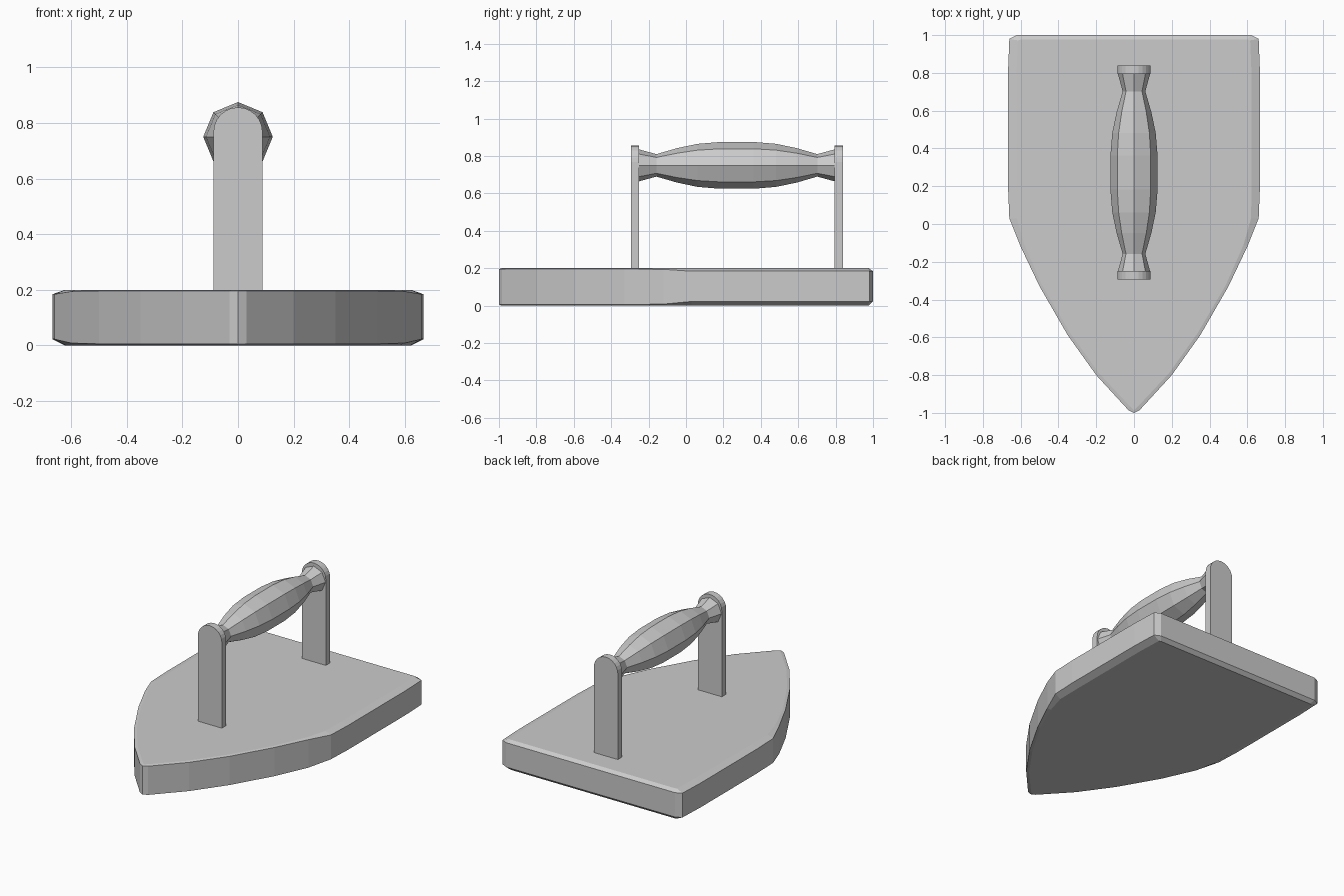
import bpy, bmesh, math

if "Cube" in bpy.data.objects:
    bpy.data.objects.remove(bpy.data.objects["Cube"])

iron = bpy.data.materials.new("iron grey")
iron.diffuse_color = (0.6, 0.6, 0.6, 1)
iron.use_nodes = True
iron.node_tree.nodes["Principled BSDF"].inputs["Base Color"].default_value = iron.diffuse_color


def loft(name, rings):
    """Skin closed rings of equal length and cap both ends."""
    bm = bmesh.new()
    vs = [[bm.verts.new(p) for p in r] for r in rings]
    n = len(vs[0])
    for a, b in zip(vs, vs[1:]):
        for i in range(n):
            j = (i + 1) % n
            bm.faces.new((a[i], a[j], b[j], b[i]))
    bm.faces.new(vs[0])
    bm.faces.new(vs[-1])
    bmesh.ops.recalc_face_normals(bm, faces=bm.faces)
    me = bpy.data.meshes.new(name)
    bm.to_mesh(me)
    bm.free()
    me.materials.append(iron)
    ob = bpy.data.objects.new(name, me)
    bpy.context.collection.objects.link(ob)


# Sole plate: half outline as x, y, inset x, inset y, bevel height
half = [
    (0.03, -0.985, 0.022, -0.965, 0.004),
    (0.20, -0.80, 0.185, -0.79, 0.004),
    (0.35, -0.59, 0.335, -0.58, 0.004),
    (0.50, -0.33, 0.485, -0.325, 0.004),
    (0.60, -0.12, 0.58, -0.11, 0.006),
    (0.66, 0.03, 0.62, 0.03, 0.016),
    (0.667, 0.20, 0.622, 0.20, 0.016),
    (0.667, 0.80, 0.622, 0.80, 0.016),
    (0.66, 0.98, 0.615, 0.972, 0.016),
    (0.62, 1.0, 0.60, 0.977, 0.016),
]
outline = ([(0, -1.0, 0, -0.985, 0.004)] + half
           + [(-p[0], p[1], -p[2], *p[3:]) for p in reversed(half)])
loft("sole_plate", [
    [(p[2], p[3], 0) for p in outline],
    [(p[0], p[1], 1.4 * p[4]) for p in outline],
    [(p[0], p[1], 0.2 - p[4]) for p in outline],
    [(p[2], p[3], 0.2) for p in outline],
])

# Upright posts with rounded tops
arch = [(-0.088, 0.19), (0.088, 0.19)] + [
    (0.088 * math.cos(math.pi * i / 12), 0.768 + 0.088 * math.sin(math.pi * i / 12))
    for i in range(13)]
for name, y0, y1 in (("front_post", -0.295, -0.25), ("back_post", 0.795, 0.84)):
    loft(name, [[(x, y, z) for x, z in arch] for y in (y0, y1)])

# Turned eight-sided grip
half_grip = [(0.525, 0.086), (0.43, 0.06), (0.32, 0.092), (0.21, 0.115), (0.09, 0.125)]
grip = [(-d, r) for d, r in half_grip] + [(d, r) for d, r in reversed(half_grip)]
loft("handle_grip", [
    [(r * math.cos(math.pi * i / 4), 0.272 + d, 0.75 + r * math.sin(math.pi * i / 4))
     for i in range(8)] for d, r in grip])
